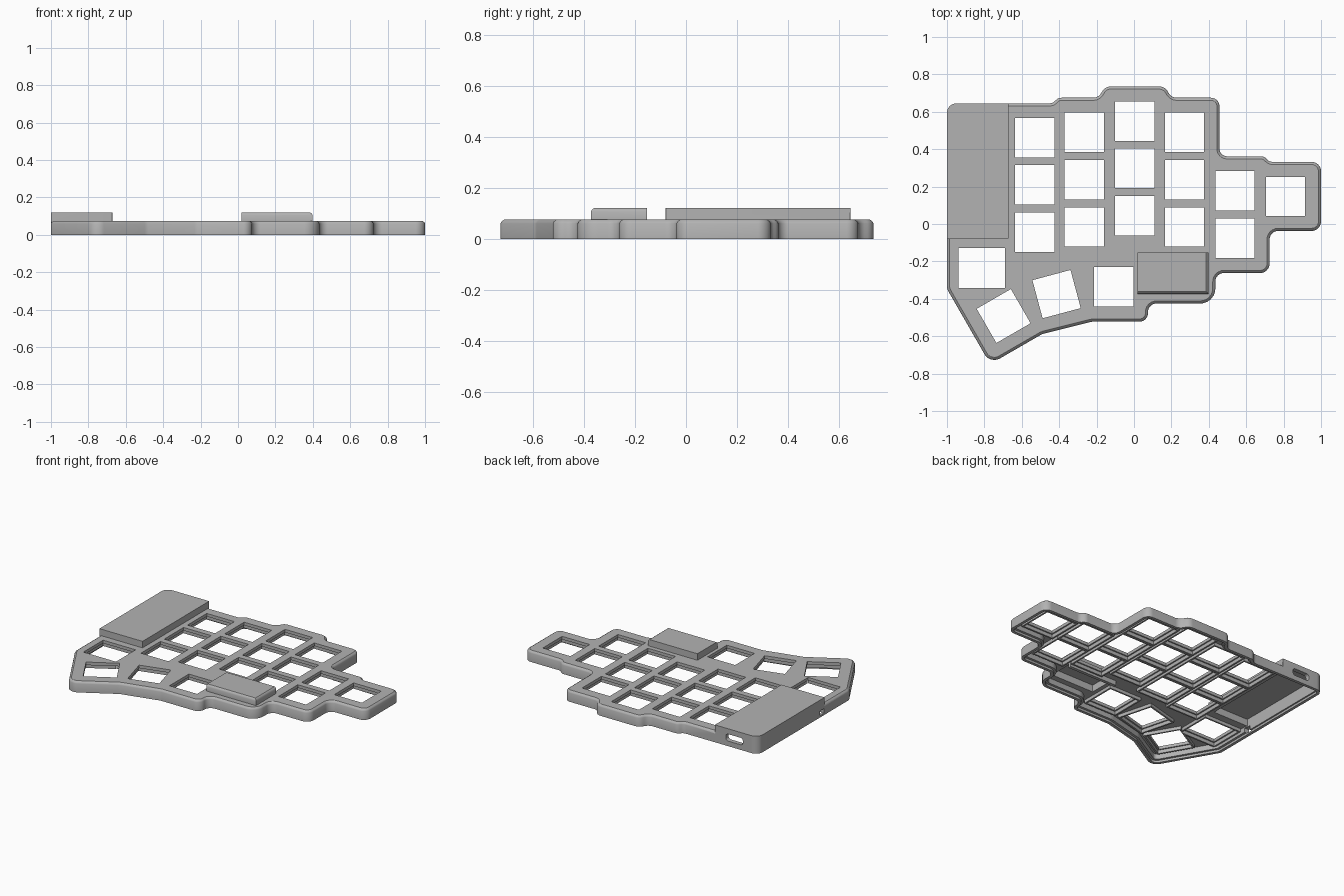
import bpy, bmesh
from math import radians
from mathutils import Vector, Matrix

default = bpy.data.objects.get("Cube")
if default:
    bpy.data.objects.remove(default, do_unlink=True)

grey = bpy.data.materials.new("plain grey")
grey.use_nodes = True
grey.diffuse_color = (0.45, 0.45, 0.45, 1)
grey.node_tree.nodes["Principled BSDF"].inputs["Base Color"].default_value = (0.45, 0.45, 0.45, 1)

# Clockwise outline of the case: x, y, corner radius
OUTLINE = [
    (-1, .645, .05), (-.435, .645, .04), (-.405, .675, .04), (-.19, .675, .05),
    (-.155, .735, .05), (.165, .735, .05), (.2, .675, .05), (.457, .675, .045),
    (.457, .362, .04), (.695, .362, .04), (.725, .332, .04), (1, .332, .05),
    (1, -.037, .05), (.725, -.037, .045), (.725, -.262, .05), (.435, -.262, .045),
    (.435, -.425, .08), (.075, -.425, .045), (.075, -.522, .045), (-.225, -.522, .08),
    (-.49, -.588, .08), (-.769, -.749, .06), (-1, -.347, .06)]


def rounded(points, inset=0.0, steps=6):
    """Inset a clockwise polygon and round its corners."""
    ring = []
    for i, (x, y, r) in enumerate(points):
        p = Vector((x, y))
        a = (p - Vector(points[i - 1][:2])).normalized()
        b = (Vector(points[(i + 1) % len(points)][:2]) - p).normalized()
        n1, n2 = Vector((a.y, -a.x)), Vector((b.y, -b.x))
        convex = a.cross(b) < 0
        s = max(r, inset + .003) if convex else -r
        centre = p + (n1 + n2) * s / (1 + n1.dot(n2))
        for k in range(steps + 1):
            ring.append(centre - n1.lerp(n2, k / steps).normalized() * (s - inset))
    return ring


def add_loft(bm, levels):
    """Closed solid through matching rings, given as (ring, z) pairs."""
    rings = [[bm.verts.new((p[0], p[1], z)) for p in ring] for ring, z in levels]
    for low, high in zip(rings, rings[1:]):
        for i in range(len(low)):
            bm.faces.new((low[i - 1], low[i], high[i], high[i - 1]))
    bm.faces.new(rings[0])
    bm.faces.new(rings[-1])


def add_block(bm, x0, x1, y0, y1, z0, z1):
    ring = [(x0, y1), (x1, y1), (x1, y0), (x0, y0)]
    add_loft(bm, [(ring, z0), (ring, z1)])


def add_key_block(bm, key, margin, z0, z1):
    x, y, w, h, angle = key
    turn = Matrix.Rotation(radians(angle), 2)
    w, h = w / 2 + margin, h / 2 + margin
    ring = [turn @ Vector(c) + Vector((x, y)) for c in ((-w, h), (w, h), (w, -h), (-w, -h))]
    add_loft(bm, [(ring, z0), (ring, z1)])


def make(name, build):
    bm = bmesh.new()
    build(bm)
    bmesh.ops.recalc_face_normals(bm, faces=bm.faces)
    mesh = bpy.data.meshes.new(name)
    bm.to_mesh(mesh)
    bm.free()
    mesh.materials.append(grey)
    obj = bpy.data.objects.new(name, mesh)
    bpy.context.collection.objects.link(obj)
    return obj


def combine(target, operation, build):
    """Apply a boolean with a temporary solid, then discard the solid."""
    helper = make("helper", build)
    mod = target.modifiers.new("cut", 'BOOLEAN')
    mod.operation, mod.object, mod.solver, mod.use_self = operation, helper, 'EXACT', True
    bpy.context.view_layer.objects.active = target
    bpy.ops.object.modifier_apply(modifier=mod.name)
    bpy.data.objects.remove(helper, do_unlink=True)


# Key positions: staggered columns, then the thumb cluster
PITCH, KEY = .253, .211
COLUMNS = [(-.53, .462, 3), (-.265, .49, 3), (.005, .55, 3),
           (.27, .49, 3), (.54, .178, 2), (.81, .147, 1)]
keys = [(x, top - PITCH * row, KEY, KEY, 0) for x, top, count in COLUMNS for row in range(count)]
keys += [(-.815, -.235, .248, .215, 0), (-.697, -.492, KEY, KEY, 30),
         (-.414, -.375, KEY, KEY, 15), (-.108, -.336, KEY, KEY, 0)]


# Case body with a softened top edge
def body(bm):
    add_loft(bm, [(rounded(OUTLINE), 0), (rounded(OUTLINE), .06),
                  (rounded(OUTLINE, .004), .068), (rounded(OUTLINE, .014), .075)])


# Raised controller housing, rounded only at the outer back corner
def controller_housing(bm):
    ring = rounded([(-1, .645, .05), (-.672, .645, .001), (-.672, -.08, .001), (-1, -.08, .001)])
    add_loft(bm, [(ring, 0), (ring, .12)])


# Raised battery cover, softened along its front and left edges
def battery_cover(bm):
    def ring(d):
        return [(.02, -.153), (.398 - d, -.153), (.398 - d, -.373 + d), (.02, -.373 + d)]
    add_loft(bm, [(ring(0), .055), (ring(0), .106), (ring(.004), .114), (ring(.012), .12)])


def main_cavity(bm):
    add_loft(bm, [(rounded(OUTLINE, .036), -.1), (rounded(OUTLINE, .036), .052)])


def lip_cavity(bm):
    add_loft(bm, [(rounded(OUTLINE, .02), -.1), (rounded(OUTLINE, .02), .015)])


def raised_cavities(bm):
    add_block(bm, -.97, -.7, -.055, .615, .01, .1)
    add_block(bm, .045, .375, -.348, -.175, .03, .1)


# Collars below the plate and the wall behind the battery
def collars(bm):
    for key in keys:
        add_key_block(bm, key, .02, .03, .068)
    add_block(bm, .02, .39, -.172, -.15, .02, .06)


def key_holes(bm):
    for key in keys:
        add_key_block(bm, key, 0, -.1, .2)


def clip_recesses(bm):
    for key in keys:
        add_key_block(bm, key, .009, -.1, .054)


# Cable opening at the back and switch slot at the side
def port_openings(bm):
    ring = rounded([(-.885, .083, .018), (-.755, .083, .018), (-.755, .035, .018), (-.885, .035, .018)])
    start = len(bm.verts)
    add_loft(bm, [(ring, -.7), (ring, -.58)])
    bm.verts.ensure_lookup_table()
    for v in bm.verts[start:]:
        v.co = (v.co.x, -v.co.z, v.co.y)
    add_block(bm, -1.1, -.95, -.075, -.03, .012, .045)


case = make("keyboard_case", body)
for operation, build in [
        ('UNION', controller_housing), ('UNION', battery_cover),
        ('DIFFERENCE', main_cavity), ('DIFFERENCE', lip_cavity),
        ('DIFFERENCE', raised_cavities), ('UNION', collars),
        ('DIFFERENCE', key_holes), ('DIFFERENCE', clip_recesses),
        ('DIFFERENCE', port_openings)]:
    combine(case, operation, build)

bpy.ops.object.select_all(action='DESELECT')
case.select_set(True)
bpy.context.view_layer.objects.active = case
bpy.ops.object.shade_smooth_by_angle(angle=radians(30))
